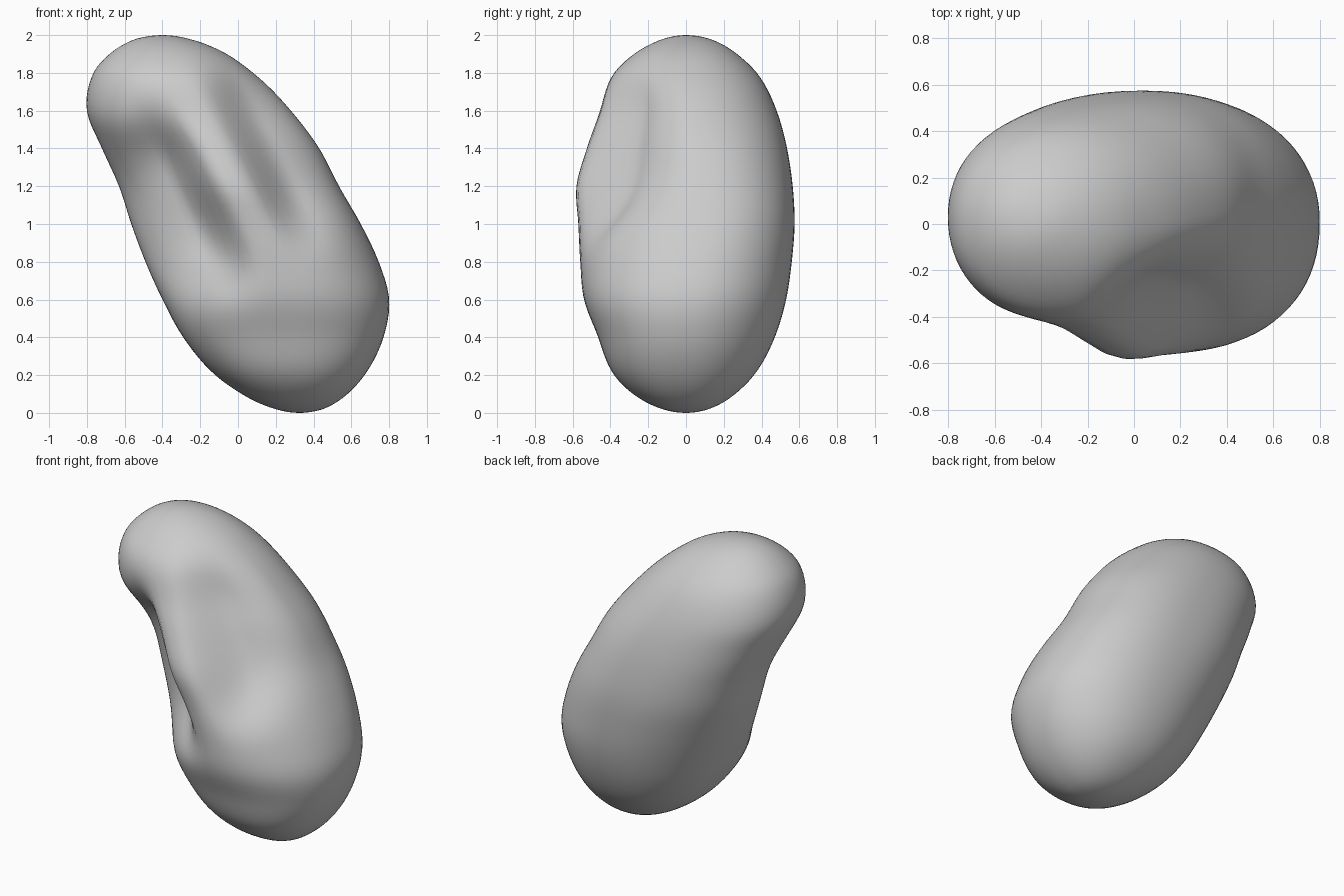
import bpy, bmesh, math

if "Cube" in bpy.data.objects:
    bpy.data.objects.remove(bpy.data.objects["Cube"])

# Height, left x, right x, front y, back y of the leaning body
ROWS = [
    (0.02, 0.20, 0.45, -0.125, 0.12),
    (0.10, 0.02, 0.58, -0.28, 0.26),
    (0.20, -0.12, 0.67, -0.38, 0.36),
    (0.40, -0.29, 0.77, -0.465, 0.47),
    (0.60, -0.40, 0.80, -0.54, 0.53),
    (0.80, -0.49, 0.745, -0.56, 0.56),
    (1.00, -0.565, 0.65, -0.57, 0.575),
    (1.20, -0.63, 0.535, -0.58, 0.565),
    (1.40, -0.72, 0.43, -0.525, 0.535),
    (1.60, -0.80, 0.28, -0.455, 0.48),
    (1.80, -0.765, 0.08, -0.38, 0.375),
    (1.90, -0.68, -0.06, -0.275, 0.27),
    (1.98, -0.54, -0.26, -0.12, 0.125),
]
RINGS, SIDES = 64, 80


def key(row):
    z, xl, xr, yf, yb = row
    t = math.acos(1 - z)
    s = math.sin(t)
    return t, ((xl + xr) / 2, (xr - xl) / 2 / s, -yf / s, yb / s)


KEYS = [key(r) for r in ROWS]


def section(t):
    """Smooth interpolation of centre and scaled half-widths."""
    t = min(max(t, KEYS[0][0]), KEYS[-1][0])
    i = 0
    while i < len(KEYS) - 2 and t > KEYS[i + 1][0]:
        i += 1

    def slope(k, c):
        a, b = KEYS[max(k - 1, 0)], KEYS[min(k + 1, len(KEYS) - 1)]
        return (b[1][c] - a[1][c]) / (b[0] - a[0])

    (t0, p0), (t1, p1) = KEYS[i], KEYS[i + 1]
    h = t1 - t0
    u = (t - t0) / h
    return [(2*u**3 - 3*u*u + 1) * p0[c] + (u**3 - 2*u*u + u) * h * slope(i, c)
            + (3*u*u - 2*u**3) * p1[c] + (u**3 - u*u) * h * slope(i + 1, c)
            for c in range(4)]


def step(e0, e1, x):
    q = min(max((x - e0) / (e1 - e0), 0), 1)
    return q * q * (3 - 2 * q)


def flatten(x, z):
    """Front is pressed in on both sides of a ridge along the leaning axis."""
    u = 0.89 * x + 0.45 * (z - 1)
    v = -0.45 * x + 0.89 * (z - 1)
    left = 0.46 * step(0.03, -0.21, u) * math.exp(-((v - 0.23) / 0.46)**4)
    right = 0.38 * step(0.12, 0.36, u) * math.exp(-((v - 0.29) / 0.48)**4)
    return 1 - left - right


def power(c, n):
    return math.copysign(abs(c) ** (2 / n), c)


# Kidney-shaped body lofted through horizontal rings
bm = bmesh.new()
rings = []
for r in range(1, RINGS):
    t = math.pi * r / RINGS
    z, s = 1 - math.cos(t), math.sin(t)
    cx, hw, front, back = section(t)
    waist = math.exp(-((z - 1.2) / 0.42)**2)
    foot = math.exp(-((z - 0.3) / 0.4)**2)
    y0 = 0.09 * waist          # widest line moves back at the waist
    ring = []
    for k in range(SIDES):
        a = 2 * math.pi * k / SIDES
        c, d = math.cos(a), math.sin(a)
        n = 2.1 + (0.2 * waist if d > 0 else 0.2 * foot)
        x = cx + hw * s * power(c, n)
        if d > 0:
            y = y0 + power(d, n) * (s * back - y0)
        else:
            y = y0 + power(d, n) * (s * front + y0) * flatten(x, z)
        ring.append(bm.verts.new((x, y, z)))
    rings.append(ring)
for a, b in zip(rings, rings[1:]):
    for k in range(SIDES):
        n = (k + 1) % SIDES
        bm.faces.new((a[k], a[n], b[n], b[k]))
# Rounded tips
for ring, co in ((rings[0], (0.33, 0, 0)), (rings[-1], (-0.40, 0, 2))):
    tip = bm.verts.new(co)
    for k in range(SIDES):
        bm.faces.new((ring[k], ring[(k + 1) % SIDES], tip))
bmesh.ops.recalc_face_normals(bm, faces=bm.faces[:])
for f in bm.faces:
    f.smooth = True

mesh = bpy.data.meshes.new("bean_body")
bm.to_mesh(mesh)
bm.free()
body = bpy.data.objects.new("bean_body", mesh)
bpy.context.collection.objects.link(body)

grey = bpy.data.materials.new("light grey")
grey.diffuse_color = (0.6, 0.6, 0.6, 1)
grey.use_nodes = True
grey.node_tree.nodes["Principled BSDF"].inputs["Base Color"].default_value = grey.diffuse_color
mesh.materials.append(grey)
